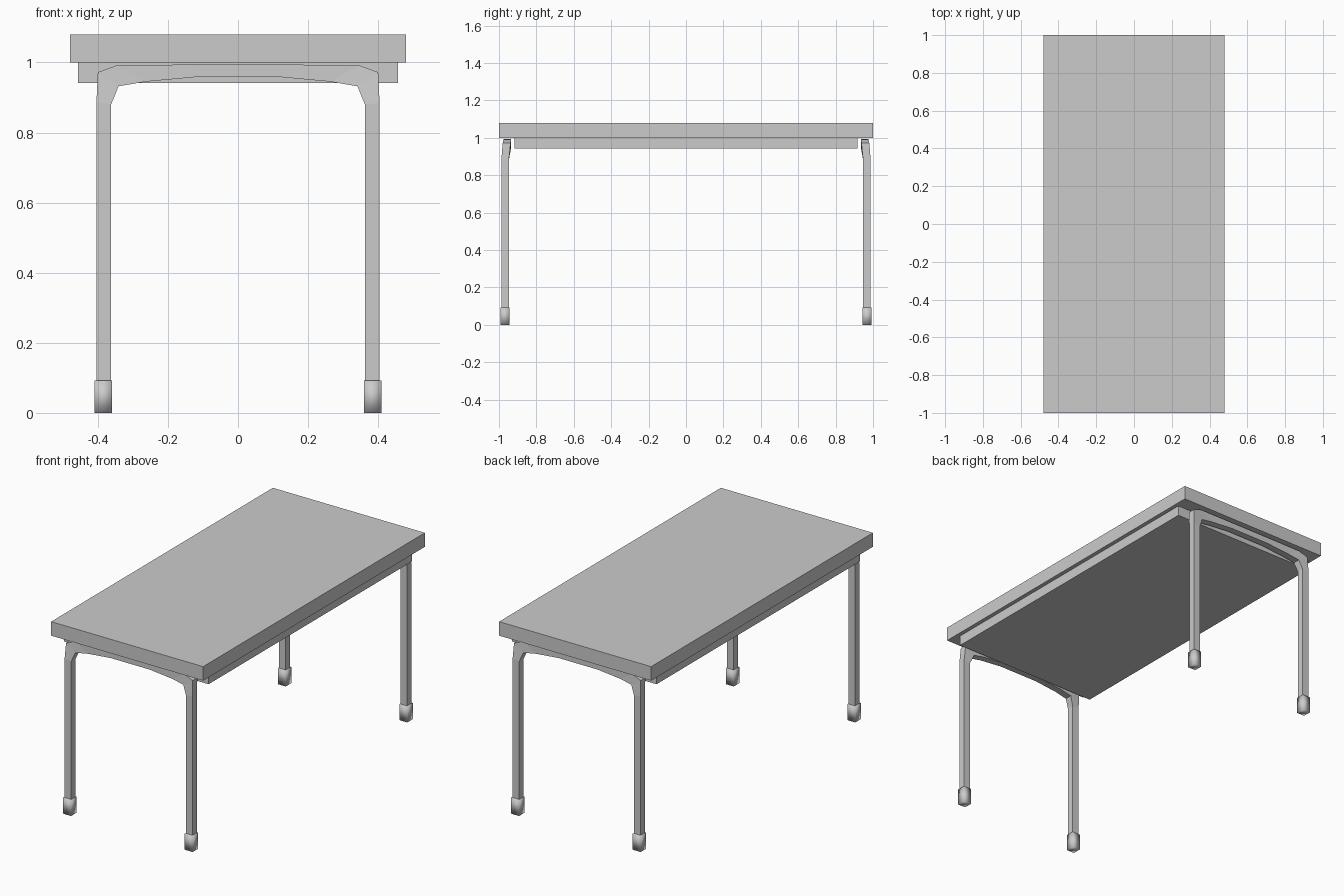
import bpy, bmesh

if "Cube" in bpy.data.objects:
    bpy.data.objects.remove(bpy.data.objects["Cube"])


def make_object(name, bm, smooth=False):
    bmesh.ops.recalc_face_normals(bm, faces=bm.faces[:])
    for f in bm.faces:
        f.smooth = smooth
    me = bpy.data.meshes.new(name)
    bm.to_mesh(me)
    bm.free()
    ob = bpy.data.objects.new(name, me)
    bpy.context.collection.objects.link(ob)
    return ob


def box(name, center, size, smooth=False):
    bm = bmesh.new()
    bmesh.ops.create_cube(bm, size=1)
    for v in bm.verts:
        v.co = [c + p * s for c, p, s in zip(center, v.co, size)]
    return make_object(name, bm, smooth)


# Table top and the slab beneath it
box("table_top", (0, 0, 1.04), (0.96, 2.0, 0.08))
box("under_slab", (0, 0, 0.971), (0.914, 1.836, 0.058))

# Leg frame sections: outer (x, z), inner (x, z), |y| outside, |y| inside
half = [
    ((-0.404, 0.04), (-0.362, 0.04), 0.987, 0.947),
    ((-0.404, 0.885), (-0.362, 0.88), 0.987, 0.947),
    ((-0.400, 0.972), (-0.341, 0.932), 0.980, 0.938),
    ((-0.345, 0.992), (-0.265, 0.945), 0.976, 0.935),
    ((-0.124, 0.994), (-0.124, 0.958), 0.974, 0.935),
]
flip = [((-o[0], o[1]), (-i[0], i[1]), a, b) for o, i, a, b in reversed(half)]


def leg_frame(name, side):
    bm = bmesh.new()
    rings = []
    for (ox, oz), (ix, iz), ya, yb in half + flip:
        pts = [(ox, ya, oz), (ix, ya, iz), (ix, yb, iz), (ox, yb, oz)]
        rings.append([bm.verts.new((x, side * y, z)) for x, y, z in pts])
    for r, s in zip(rings, rings[1:]):
        for k in range(4):
            n = (k + 1) % 4
            bm.faces.new((r[k], r[n], s[n], s[k]))
    bm.faces.new(rings[0])
    bm.faces.new(rings[-1])
    return make_object(name, bm)


# Two bent leg frames, each with a pair of smooth-shaded feet
for end, side in (("front", -1), ("back", 1)):
    leg_frame(end + "_leg_frame", side)
    for label, sx in (("left", -1), ("right", 1)):
        box(f"{end}_{label}_foot", (sx * 0.384, side * 0.968, 0.046),
            (0.05, 0.05, 0.092), smooth=True)
